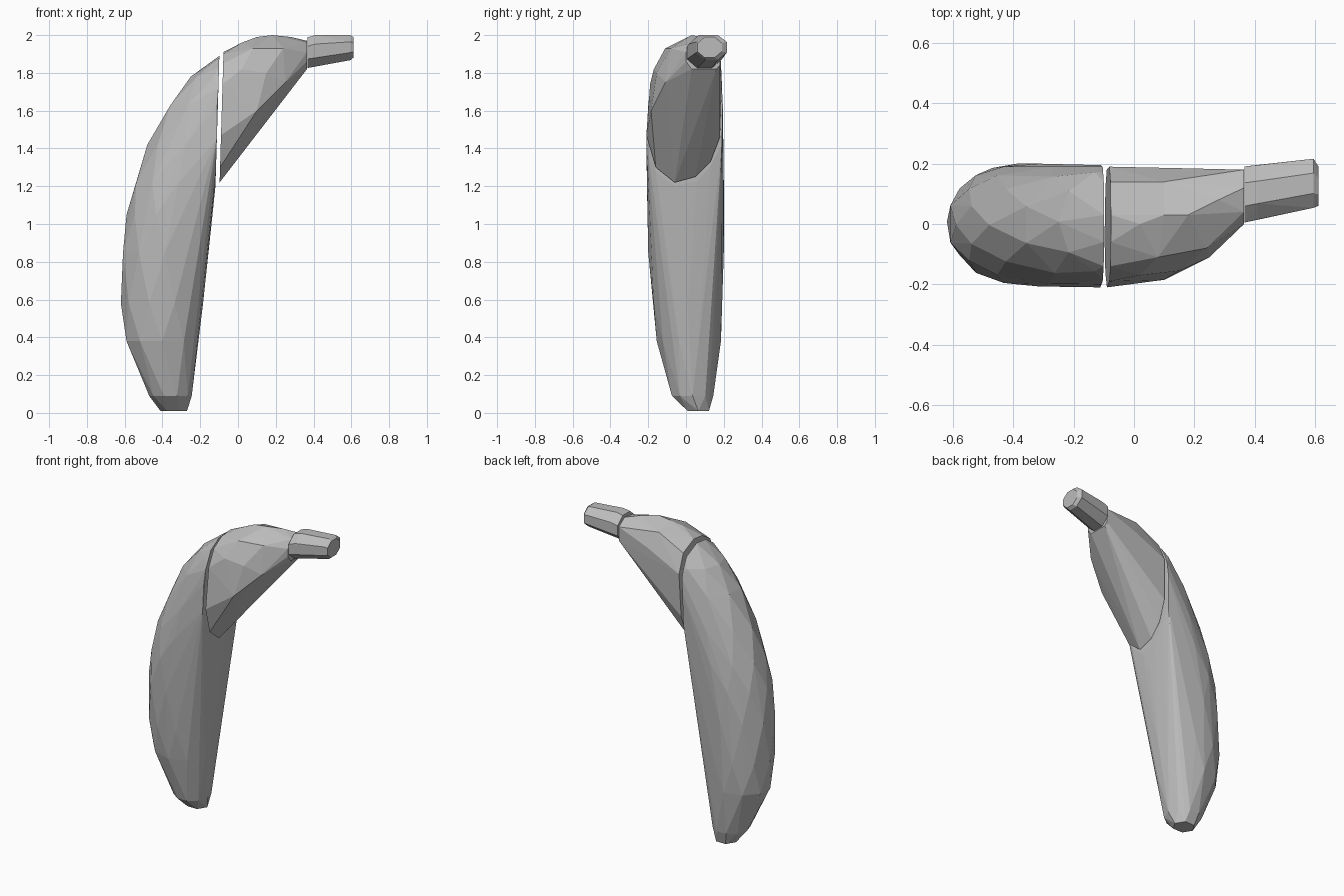
import bpy, bmesh, math
from mathutils import Vector

cube = bpy.data.objects.get("Cube")
if cube:
    bpy.data.objects.remove(cube, do_unlink=True)

grey = bpy.data.materials.new("plain grey")
grey.use_nodes = True
grey.diffuse_color = (0.5, 0.5, 0.5, 1)
grey.node_tree.nodes["Principled BSDF"].inputs["Base Color"].default_value = (0.5, 0.5, 0.5, 1)


def hull(name, points):
    """Flat shaded convex solid around the points."""
    bm = bmesh.new()
    for p in points:
        bm.verts.new(p)
    bmesh.ops.remove_doubles(bm, verts=bm.verts, dist=0.004)
    result = bmesh.ops.convex_hull(bm, input=bm.verts)
    loose = [v for v in bm.verts if not v.link_faces]
    bmesh.ops.delete(bm, geom=loose, context='VERTS')
    bmesh.ops.dissolve_limit(bm, angle_limit=math.radians(1),
                             verts=bm.verts, edges=bm.edges)
    bmesh.ops.recalc_face_normals(bm, faces=bm.faces)
    mesh = bpy.data.meshes.new(name)
    bm.to_mesh(mesh)
    bm.free()
    mesh.materials.append(grey)
    obj = bpy.data.objects.new(name, mesh)
    bpy.context.collection.objects.link(obj)
    return obj


def cut_x(z):
    """Slanted plane that parts the lower and upper flesh."""
    return -0.12 + 0.03 * (z - 1.2)


def ring(z, x0, x1, y0, y1, sides=10, turn=0.0):
    """Level oval cross-section, trimmed by the parting plane."""
    for i in range(sides):
        a = math.tau * (i + turn) / sides
        x = (x0 + x1) / 2 - math.cos(a) * (x1 - x0) / 2
        y = (y0 + y1) / 2 + math.sin(a) * (y1 - y0) / 2
        yield Vector((min(x, cut_x(z)), y, z))


# Outline shared by both faces at the parting, as (y, z)
parting = [(-0.06, 1.22), (0.05, 1.25), (0.13, 1.33), (0.18, 1.46),
           (0.19, 1.74), (0.14, 1.86), (0.03, 1.91), (-0.06, 1.9),
           (-0.14, 1.85), (-0.19, 1.74), (-0.21, 1.47), (-0.16, 1.3)]

# Lower flesh: level sections from the blunt tip to the parting
sections = [(0.09, -0.47, -0.245, -0.08, 0.15),
            (0.38, -0.6, -0.205, -0.155, 0.185),
            (0.58, -0.62, -0.185, -0.18, 0.195),
            (0.85, -0.62, -0.155, -0.2, 0.2),
            (1.05, -0.59, -0.135, -0.205, 0.2),
            (1.22, -0.55, -0.08, -0.207, 0.2),
            (1.42, -0.48, 0.1, -0.208, 0.2),
            (1.63, -0.37, 0.15, -0.2, 0.195),
            (1.78, -0.25, 0.1, -0.165, 0.18)]
body = list(ring(0.01, -0.41, -0.27, 0.0, 0.13, 6))
for i, s in enumerate(sections):
    body += ring(*s, turn=0.5 * (i % 2))
body += [Vector((cut_x(z), y, z - 0.02)) for y, z in parting]
hull("lower_flesh", body)

# Upper flesh: from the parting, over a domed top, down to the stem seat
upper = [(cut_x(z) + 0.022, y, z) for y, z in parting]
upper += [(0.1, -0.185, 1.6), (0.15, -0.155, 1.8), (0.25, -0.11, 1.75),
          (0.02, -0.17, 1.82), (0.08, -0.11, 1.93), (0.24, -0.08, 1.93),
          (0.02, 0.0, 1.96), (0.1, 0.03, 1.99), (0.18, 0.03, 2.0),
          (0.28, 0.08, 1.99), (0.1, 0.14, 1.95), (0.15, 0.185, 1.85)]
upper += [(0.365, y, z) for y, z in
          [(0.0, 1.86), (0.03, 1.82), (0.16, 1.82), (0.18, 1.84),
           (0.18, 1.93), (0.12, 1.97), (0.04, 1.96), (0.0, 1.91)]]
hull("upper_flesh", upper)

# Stem: faceted, leaning back, with a chamfered end
stem = []
for x, cy, cz, ry, rz in [(0.367, 0.098, 1.907, 0.095, 0.083),
                          (0.41, 0.105, 1.918, 0.092, 0.085),
                          (0.595, 0.135, 1.936, 0.083, 0.07),
                          (0.612, 0.125, 1.935, 0.066, 0.055)]:
    for i in range(8):
        a = math.tau * (i + 0.5) / 8
        stem.append((x, cy + ry * 1.06 * math.cos(a), min(2.0, cz + rz * 1.06 * math.sin(a))))
hull("stem", stem)
